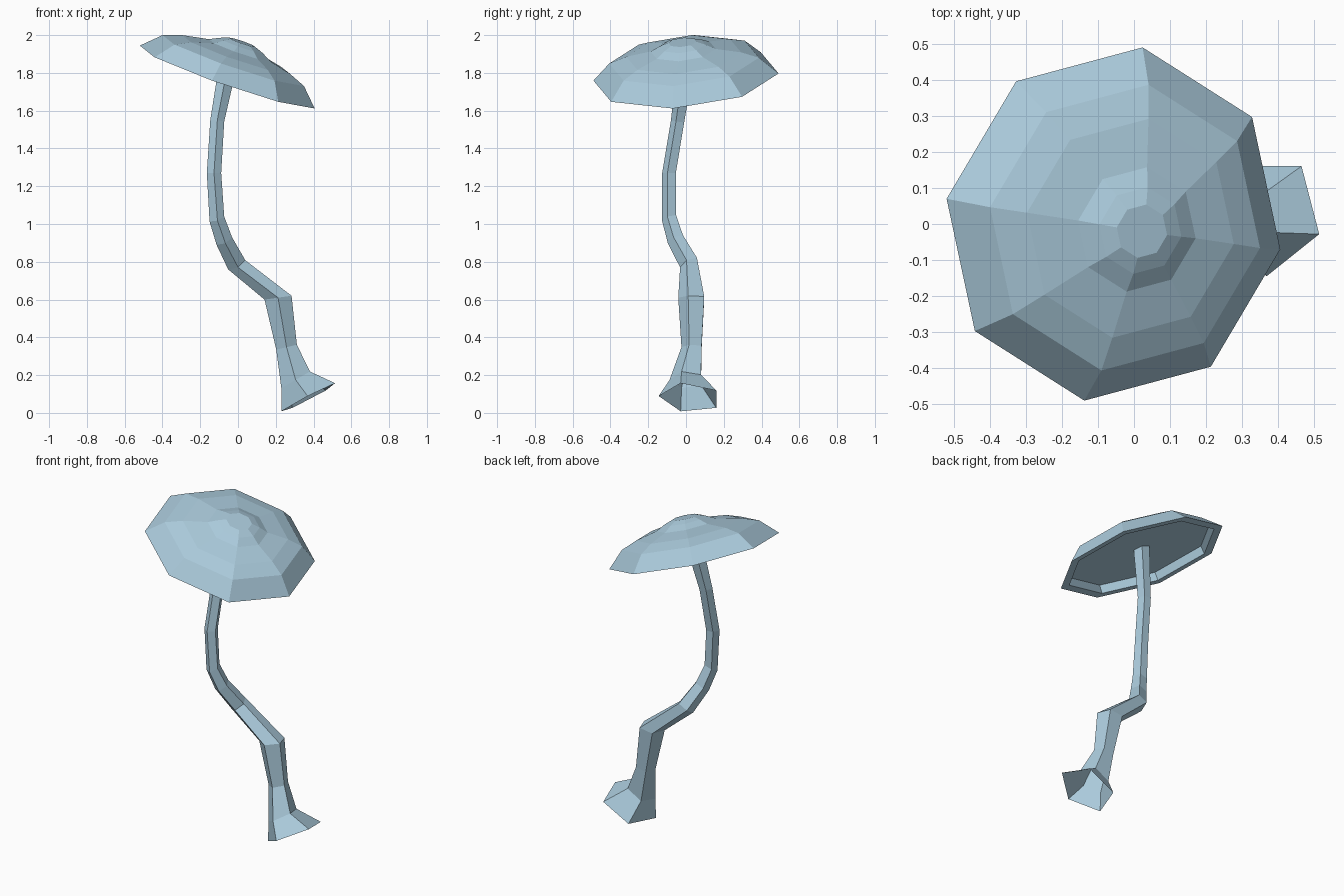
import bpy, bmesh, math
from mathutils import Vector

if "Cube" in bpy.data.objects:
    bpy.data.objects.remove(bpy.data.objects["Cube"])

mat = bpy.data.materials.new("pale blue")
mat.diffuse_color = (0.41, 0.60, 0.72, 1)
mat.use_nodes = True
mat.node_tree.nodes["Principled BSDF"].inputs["Base Color"].default_value = mat.diffuse_color


def loft(name, rings, sides, ref, close_start=False, close_end=False):
    """Skin a list of polygon rings (centre, normal, radius)."""
    bm = bmesh.new()
    loops = []
    for centre, normal, r in rings:
        n = Vector(normal).normalized()
        e1 = Vector(ref)
        e1 = (e1 - n * e1.dot(n)).normalized()
        e2 = n.cross(e1)
        loop = []
        for i in range(sides):
            a = 2 * math.pi * i / sides
            loop.append(bm.verts.new(Vector(centre) + r * (math.cos(a) * e1 + math.sin(a) * e2)))
        loops.append(loop)
    for lo, hi in zip(loops, loops[1:]):
        for i in range(sides):
            j = (i + 1) % sides
            bm.faces.new((lo[i], lo[j], hi[j], hi[i]))
    if close_start:
        bm.faces.new(loops[0][::-1])
    if close_end:
        bm.faces.new(loops[-1])
    mesh = bpy.data.meshes.new(name)
    bm.to_mesh(mesh)
    bm.free()
    mesh.materials.append(mat)
    obj = bpy.data.objects.new(name, mesh)
    bpy.context.collection.objects.link(obj)
    return obj


# Tilted eight-sided cap: recessed underside, rim, dome, small crown
axis = Vector((0.325, -0.09, 0.941)).normalized()
rim = Vector((-0.057, 0.0, 1.778))
cap = [
    (rim + axis * 0.05, axis, 0.44),
    (rim, axis, 0.445),
    (rim, axis, 0.497),
    ((-0.025, -0.01, 1.865), axis, 0.402),
    ((-0.010, -0.012, 1.897), axis, 0.308),
    ((0.008, -0.015, 1.920), axis, 0.175),
    ((0.018, -0.018, 1.945), axis, 0.122),
    ((0.022, -0.020, 1.962), axis, 0.075),
]
loft("mushroom_cap", cap, 8, (-0.463, 0.07, 0.167), True, True)

# Crooked five-sided stem with a flared open foot
stem = [
    ((0.373, 0.024, 0.080), (-0.46, 0.06, 0.88), 0.169),
    ((0.305, 0.005, 0.175), (-0.50, 0.00, 0.86), 0.092),
    ((0.257, 0.035, 0.348), (-0.23, 0.00, 0.97), 0.059),
    ((0.212, 0.035, 0.610), (-0.14, 0.00, 0.99), 0.076),
    ((-0.010, 0.018, 0.790), (-0.42, -0.40, 0.78), 0.054),
    ((-0.075, -0.052, 0.915), (-0.40, -0.40, 0.82), 0.048),
    ((-0.113, -0.086, 1.030), (-0.30, -0.30, 0.90), 0.043),
    ((-0.127, -0.086, 1.270), (0, 0, 1), 0.040),
    ((-0.110, -0.041, 1.545), (0.10, 0.15, 0.98), 0.039),
    ((-0.055, 0.000, 1.830), axis, 0.050),
]
loft("stem", stem, 5, (0, -1, 0))
